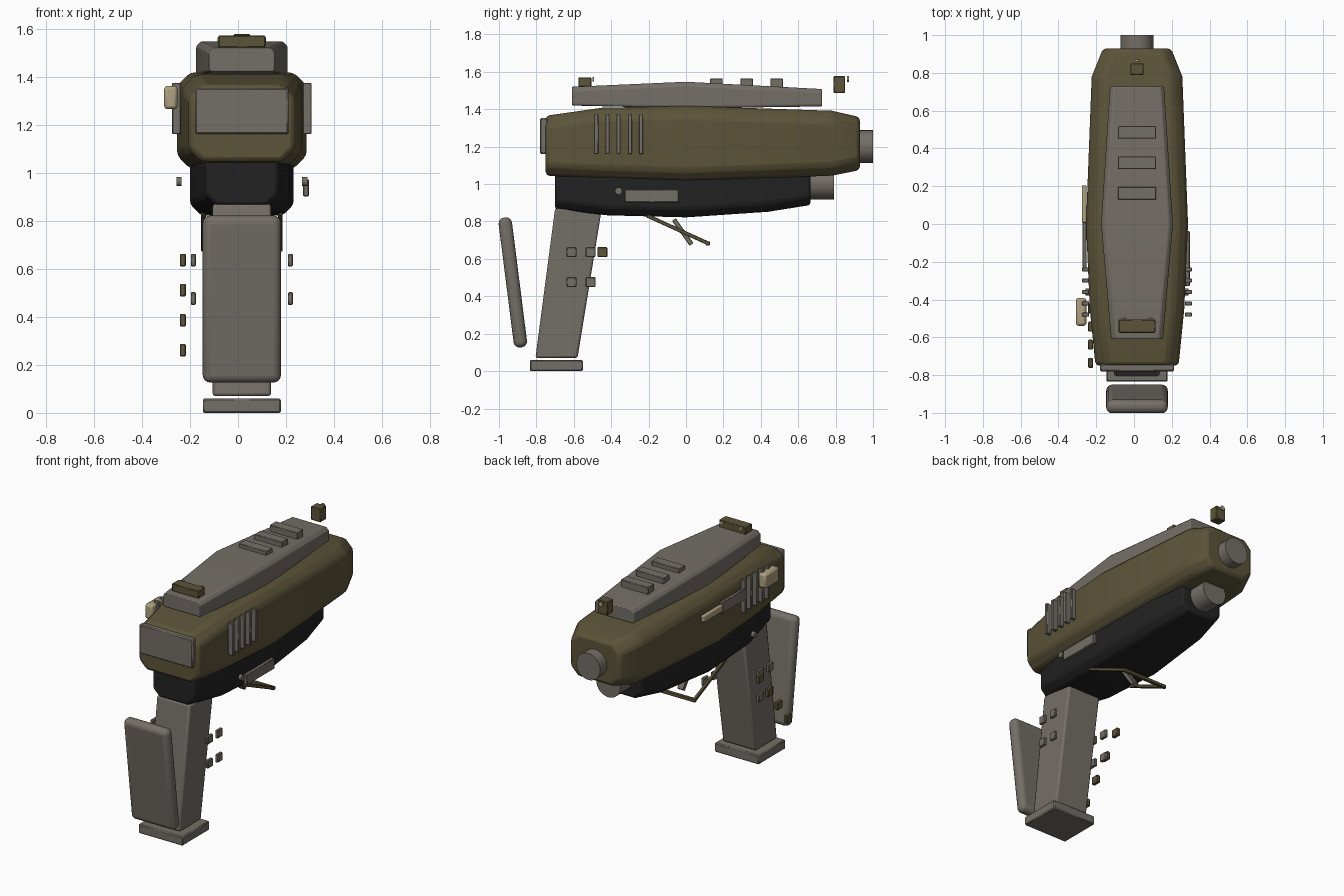
import bpy, bmesh, math
from mathutils import Vector

if "Cube" in bpy.data.objects:
    bpy.data.objects.remove(bpy.data.objects["Cube"])

CX = 0.016  # centre line of the main assembly


def material(name, rgb):
    m = bpy.data.materials.new(name)
    m.diffuse_color = (*rgb, 1)
    m.use_nodes = True
    m.node_tree.nodes["Principled BSDF"].inputs["Base Color"].default_value = m.diffuse_color
    return m


OLIVE = material("olive", (0.107, 0.089, 0.041))
GRAY = material("warm_gray", (0.175, 0.158, 0.135))
BLACK = material("near_black", (0.016, 0.016, 0.017))
BEIGE = material("beige", (0.43, 0.36, 0.22))


def finish(name, bm, mat, bevel=0.0, segments=2):
    bmesh.ops.recalc_face_normals(bm, faces=bm.faces)
    me = bpy.data.meshes.new(name)
    bm.to_mesh(me)
    bm.free()
    ob = bpy.data.objects.new(name, me)
    bpy.context.collection.objects.link(ob)
    me.materials.append(mat)
    if bevel:
        mod = ob.modifiers.new("soft_edges", 'BEVEL')
        mod.width, mod.segments = bevel, segments
        mod.limit_method, mod.angle_limit = 'ANGLE', math.radians(20)
    bpy.ops.object.select_all(action='DESELECT')
    ob.select_set(True)
    bpy.context.view_layer.objects.active = ob
    bpy.ops.object.shade_smooth_by_angle(angle=math.radians(35))
    return ob


def box(name, center, size, mat, bevel=0.0, segments=2, tilt=0.0):
    bm = bmesh.new()
    bmesh.ops.create_cube(bm, size=1)
    bmesh.ops.scale(bm, vec=size, verts=bm.verts)
    ob = finish(name, bm, mat, bevel, segments)
    ob.location = center
    ob.rotation_euler.x = tilt
    return ob


def bar(name, a, b, width, thick, mat):
    """Flat bar in the y-z plane, from point a to point b."""
    a, b = Vector(a), Vector(b)
    d = b - a
    return box(name, (a + b) / 2, (width, d.length, thick), mat,
               0.003, 1, math.atan2(d.z, d.y))


def cylinder(name, center, radius, depth, mat, axis='Y', bevel=0.0, sides=32):
    bm = bmesh.new()
    bmesh.ops.create_cone(bm, cap_ends=True, segments=sides, radius1=radius,
                          radius2=radius, depth=depth)
    ob = finish(name, bm, mat, bevel, 1)
    ob.location = center
    if axis == 'Y':
        ob.rotation_euler.x = math.pi / 2
    else:
        ob.rotation_euler.y = math.pi / 2
    return ob


def loft(name, sections, mat, low_cut, high_cut, bevel):
    """Chamfered rectangles (y, half width, z low, z high) joined along y."""
    bm = bmesh.new()
    rings = []
    for y, w, lo, hi in sections:
        half = [(w - low_cut, lo), (w, lo + low_cut),
                (w, hi - high_cut), (w - high_cut, hi)]
        pts = half + [(-x, z) for x, z in reversed(half)]
        rings.append([bm.verts.new((CX + x, y, z)) for x, z in pts])
    for r, s in zip(rings, rings[1:]):
        for i in range(8):
            j = (i + 1) % 8
            bm.faces.new((r[i], r[j], s[j], s[i]))
    bm.faces.new(rings[0])
    bm.faces.new(rings[-1])
    return finish(name, bm, mat, bevel)


# Main housing, lower frame and top cover
loft("main_housing", [(-0.75, 0.22, 1.045, 1.365), (-0.45, 0.25, 1.03, 1.408),
                      (0.0, 0.27, 1.016, 1.418), (0.78, 0.24, 1.045, 1.392),
                      (0.93, 0.18, 1.075, 1.358)], OLIVE, 0.055, 0.055, 0.02)
loft("lower_frame", [(-0.70, 0.15, 0.865, 1.06), (-0.42, 0.2, 0.833, 1.06),
                     (0.0, 0.215, 0.822, 1.06), (0.44, 0.19, 0.852, 1.06),
                     (0.666, 0.15, 0.888, 1.06)], BLACK, 0.045, 0.02, 0.015)
loft("top_cover", [(-0.61, 0.137, 1.42, 1.52), (0.0, 0.19, 1.405, 1.547),
                   (0.727, 0.143, 1.415, 1.508)], GRAY, 0.008, 0.02, 0.006)

# Muzzle, lower lamp and rear plate
cylinder("muzzle", (CX, 0.95, 1.2), 0.088, 0.1, GRAY)
cylinder("lower_lamp", (CX, 0.7, 1.005), 0.088, 0.18, GRAY)
box("rear_plate", (CX, -0.76, 1.257), (0.39, 0.04, 0.19), GRAY, 0.006, 1)

# Grip from a slanted side profile
bm = bmesh.new()
profile = [(-0.805, 0.07), (-0.58, 0.07), (-0.45, 0.87), (-0.7, 0.87)]
ends = [[bm.verts.new((CX + s * 0.122, y, z)) for y, z in profile] for s in (-1, 1)]
for e in ends:
    bm.faces.new(e)
for i in range(4):
    j = (i + 1) % 4
    bm.faces.new((ends[0][i], ends[0][j], ends[1][j], ends[1][i]))
finish("grip", bm, GRAY, 0.012)
box("grip_base", (CX, -0.693, 0.03), (0.325, 0.283, 0.06), GRAY, 0.006, 1)
box("back_strap", (CX, -0.926, 0.474), (0.326, 0.072, 0.7), GRAY, 0.032, 4,
    math.radians(7.2))

# Trigger and its guard
for s in (-1, 1):
    bar("guard_side", (CX + s * 0.16, -0.21, 0.832), (CX + s * 0.16, 0.125, 0.68),
        0.02, 0.02, OLIVE)
box("guard_front", (CX, 0.117, 0.683), (0.34, 0.022, 0.022), OLIVE, 0.003, 1)
bar("trigger", (CX, -0.065, 0.81), (CX, 0.03, 0.677), 0.045, 0.025, GRAY)

# Side vents, pins and grip studs on both sides
for s in (-1, 1):
    for i in range(5):
        box("side_vent", (CX + s * 0.272, -0.48 + i * 0.06, 1.267),
            (0.036, 0.022, 0.213), GRAY, 0.003, 1)
    cylinder("frame_pin", (CX + s * 0.262, -0.36, 0.963), 0.019, 0.022, GRAY, 'X')
    for y in (-0.612, -0.51):
        for z in (0.636, 0.476):
            box("grip_stud", (CX + s * 0.202, y, z), (0.021, 0.053, 0.053),
                GRAY, 0.004, 1)

# Diagonal row of studs on the left
for i in range(4):
    box("left_stud", (-0.23, -0.447 - i * 0.096, 0.636 - i * 0.125),
        (0.025, 0.053, 0.053), OLIVE, 0.004, 1)

# Controls on the flanks
box("right_lever", (0.283, -0.183, 0.937), (0.025, 0.29, 0.07), GRAY, 0.004, 1)
box("left_slide_plate", (-0.262, -0.115, 1.285), (0.022, 0.25, 0.075), GRAY, 0.004, 1)
box("left_slide_lever", (-0.264, 0.105, 1.285), (0.024, 0.2, 0.045), BEIGE, 0.006)
box("left_handle", (-0.28, -0.465, 1.313), (0.055, 0.148, 0.097), BEIGE, 0.014)

# Ribs on the top cover
for y in (0.162, 0.324, 0.485):
    box("top_rib", (CX, y, 1.54), (0.202, 0.066, 0.05), GRAY, 0.003, 1)

# Sights with pale dots
box("rear_sight", (CX, -0.541, 1.546), (0.195, 0.07, 0.05), OLIVE, 0.004, 1)
box("front_sight", (CX, 0.82, 1.532), (0.07, 0.062, 0.09), OLIVE, 0.004, 1)
for x in (-0.07, 0.07):
    cylinder("rear_sight_dot", (CX + x, -0.496, 1.56), 0.012, 0.009, BEIGE, sides=16)
cylinder("front_sight_dot", (CX, 0.866, 1.562), 0.015, 0.009, BEIGE, sides=16)
